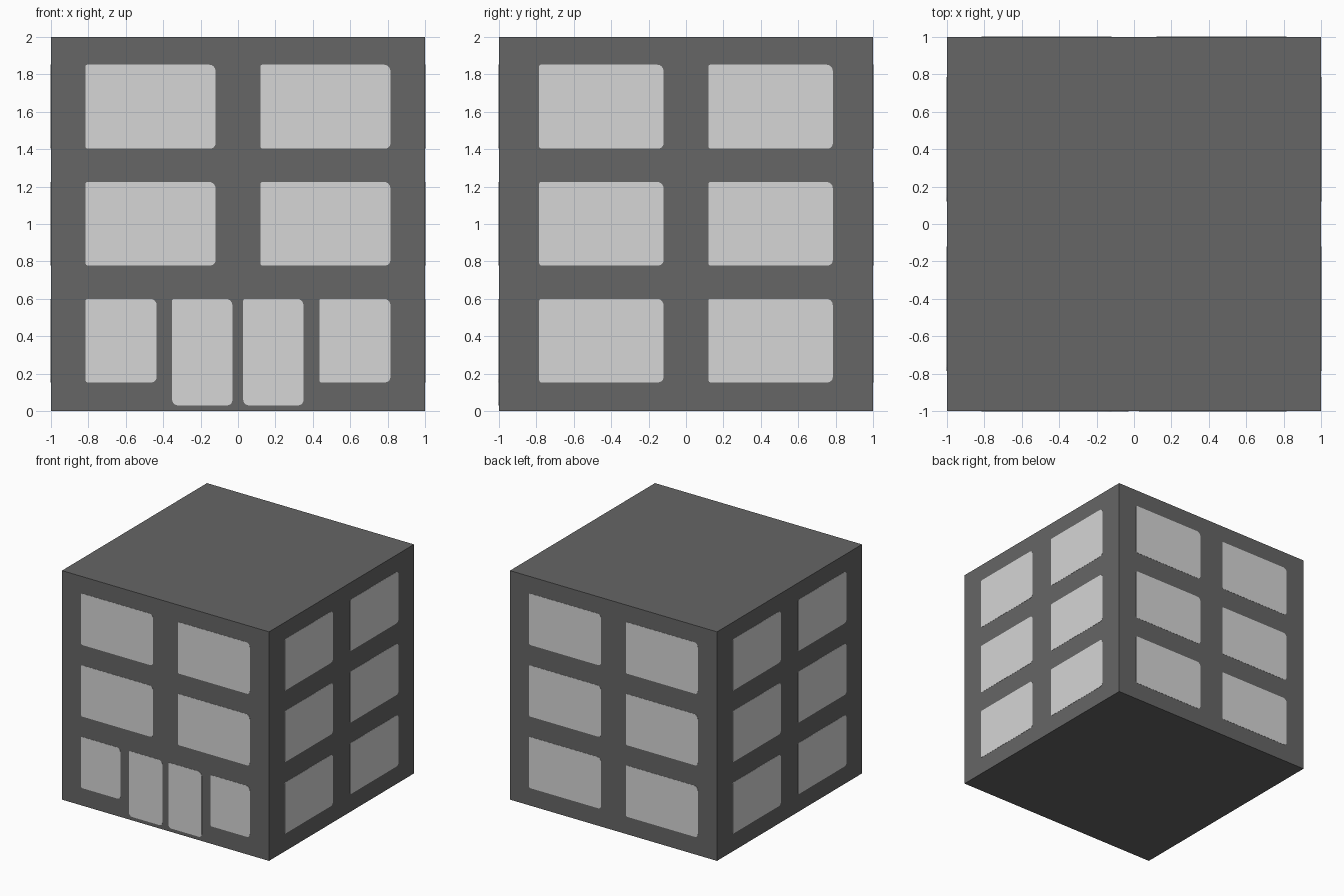
import bpy, math
from mathutils import Matrix, Vector

if "Cube" in bpy.data.objects:
    bpy.data.objects.remove(bpy.data.objects["Cube"])


def material(name, v):
    m = bpy.data.materials.new(name)
    m.diffuse_color = (v, v, v, 1)
    m.use_nodes = True
    m.node_tree.nodes["Principled BSDF"].inputs["Base Color"].default_value = m.diffuse_color
    return m


WALL = material("dark grey wall", 0.133)
GLASS = material("light grey glass", 0.67)
PROUD = 0.0015   # how far a pane stands off the wall
DEPTH = 0.004

# Main block
bpy.ops.mesh.primitive_cube_add(size=2, location=(0, 0, 1))
body = bpy.context.object
body.name = "building_block"
body.data.materials.append(WALL)


def outline(x0, x1, z0, z1, radii):
    """Rounded rectangle; radii run bottom right, top right, top left, bottom left."""
    corners = [(x1, z0, -1, 1), (x1, z1, -1, -1), (x0, z1, 1, -1), (x0, z0, 1, 1)]
    pts = []
    for i, ((x, z, sx, sz), r) in enumerate(zip(corners, radii)):
        for k in range(5):
            a = math.radians(-90 + i * 90 + k * 22.5)
            pts.append((x + sx * r + r * math.cos(a), z + sz * r + r * math.sin(a)))
    return pts


def plate(name, rect, radii, turn):
    """Thin pane on the front wall, turned round the z axis to its own wall."""
    pts = outline(*rect, radii)
    n = len(pts)
    verts = [(x, y, z) for y in (-1 - PROUD, -1 - PROUD + DEPTH) for x, z in pts]
    faces = [tuple(range(n)), tuple(reversed(range(n, 2 * n)))]
    faces += [(i, i + n, (i + 1) % n + n, (i + 1) % n) for i in range(n)]
    rot = Matrix.Rotation(turn, 4, 'Z')
    me = bpy.data.meshes.new(name)
    me.from_pydata([rot @ Vector(v) for v in verts], [], faces)
    me.materials.append(GLASS)
    ob = bpy.data.objects.new(name, me)
    bpy.context.collection.objects.link(ob)


WINDOW_R = (0.028, 0.034, 0.01, 0.012)
DOOR_R = (0.028, 0.034, 0.01, 0.03)
ROWS = [(0.153, 0.6), (0.778, 1.225), (1.403, 1.852)]

# Windows on all four walls, with narrow ones beside the entrance
walls = [("front", 0.815), ("right", 0.785), ("back", 0.815), ("left", 0.785)]
for w, (side, outer) in enumerate(walls):
    for r, (z0, z1) in enumerate(ROWS):
        inner = 0.435 if side == "front" and r == 0 else 0.12
        for x0, x1 in ((-outer, -inner), (inner, outer)):
            plate(f"{side}_window", (x0, x1, z0, z1), WINDOW_R, w * math.pi / 2)

# Double entrance door
for x0, x1 in ((-0.352, -0.03), (0.028, 0.35)):
    plate("door", (x0, x1, 0.03, 0.6), DOOR_R, 0)
